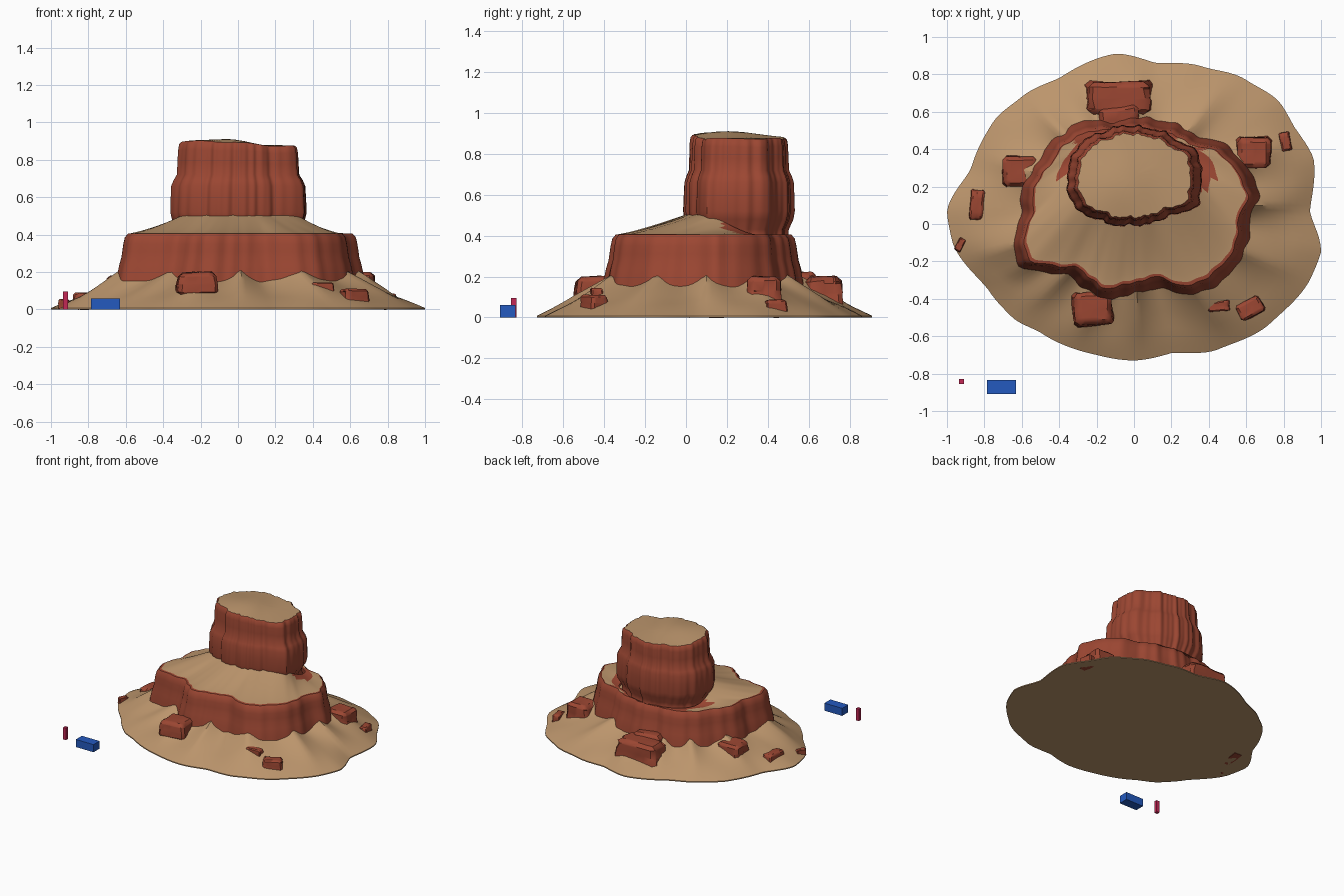
import bpy, bmesh, math, random
from mathutils import Vector

if "Cube" in bpy.data.objects:
    bpy.data.objects.remove(bpy.data.objects["Cube"])
random.seed(4)
SEG = 180
ANGLES = [2 * math.pi * i / SEG for i in range(SEG)]


def material(name, rgb):
    m = bpy.data.materials.new(name)
    m.use_nodes = True
    m.diffuse_color = (*rgb, 1)
    m.node_tree.nodes["Principled BSDF"].inputs["Base Color"].default_value = (*rgb, 1)
    return m


SAND = material("sand", (0.5, 0.3, 0.15))
ROCK = material("red rock", (0.33, 0.062, 0.032))
BLUE = material("blue", (0.017, 0.1, 0.52))
PINK = material("crimson", (0.55, 0.02, 0.09))


def finish(name, bm, mats, smooth=True):
    bmesh.ops.recalc_face_normals(bm, faces=bm.faces)
    mesh = bpy.data.meshes.new(name)
    bm.to_mesh(mesh)
    bm.free()
    obj = bpy.data.objects.new(name, mesh)
    bpy.context.collection.objects.link(obj)
    for m in mats:
        mesh.materials.append(m)
    if smooth:
        bpy.ops.object.select_all(action="DESELECT")
        obj.select_set(True)
        bpy.context.view_layer.objects.active = obj
        bpy.ops.object.shade_smooth_by_angle(angle=math.radians(40))
    return obj


def radii(points, cx, cy):
    """Distance from the centre to a star-shaped outline, for every angle."""
    polar = sorted((math.atan2(y - cy, x - cx) % (2 * math.pi), math.hypot(x - cx, y - cy))
                   for x, y in points)
    polar = [(polar[-1][0] - 2 * math.pi, polar[-1][1])] + polar
    polar.append((polar[1][0] + 2 * math.pi, polar[1][1]))
    out = []
    for a in ANGLES:
        for (a0, r0), (a1, r1) in zip(polar, polar[1:]):
            if a0 <= a <= a1:
                t = (a - a0) / (a1 - a0)
                t = 0.5 * t + 0.5 * t * t * (3 - 2 * t)
                out.append(r0 + (r1 - r0) * t)
                break
    return out


def flute(a, z):
    return (0.5 * math.sin(13 * a + 2 * z) + 0.35 * math.sin(23 * a + 1)
            + 0.3 * math.sin(37 * a - 3 * z))


def loft(name, rings, mats, rule=None, cap_start=False, cap_end=False):
    bm = bmesh.new()
    loops = [[bm.verts.new(p) for p in ring] for ring in rings]
    for k, (lo, hi) in enumerate(zip(loops, loops[1:])):
        for i in range(SEG):
            j = (i + 1) % SEG
            f = bm.faces.new((lo[i], lo[j], hi[j], hi[i]))
            if rule:
                f.material_index = rule(k, f.calc_center_median())
    if cap_start:
        bm.faces.new(loops[0])
    if cap_end:
        bm.faces.new(loops[-1])
    return finish(name, bm, mats)


def polar_point(cx, cy, a, r, z):
    return Vector((cx + r * math.cos(a), cy + r * math.sin(a), z))


# Outlines of the sand apron, the lower cliff rim and the tower rim
apron = [(-.1, .91), (.12, .86), (.37, .84), (.6, .77), (.78, .65), (.85, .53), (.96, .35),
         (.94, .07), (1, -.15), (.94, -.3), (.73, -.53), (.45, -.67), (.2, -.69), (0, -.73),
         (-.2, -.7), (-.5, -.58), (-.65, -.5), (-.78, -.35), (-.97, -.1), (-1, .07),
         (-.87, .3), (-.75, .55), (-.6, .68), (-.4, .78)]
cliff = [(-.55, -.2), (-.4, -.22), (-.3, -.22), (-.17, -.33), (0, -.31), (.1, -.27), (.3, -.32),
         (.45, -.24), (.53, -.12), (.56, .05), (.6, .15), (.55, .28), (.42, .39), (.3, .42),
         (.12, .49), (-.1, .49), (-.3, .47), (-.42, .35), (-.52, .2), (-.54, .05), (-.58, -.1)]
tower = [(-.12, .47), (.05, .48), (.2, .42), (.3, .36), (.31, .25), (.3, .13), (.15, .07),
         (0, .03), (-.15, .05), (-.28, .12), (-.31, .22), (-.27, .38)]
CX, CY, TY = 0, 0.1, 0.26
apron_r, cliff_r, tower_r = radii(apron, CX, CY), radii(cliff, CX, CY), radii(tower, CX, TY)


# Sand apron with fanned ridges
def apron_ring(s):
    ring = []
    for a, ro, ri in zip(ANGLES, apron_r, cliff_r):
        ri += 0.055
        ridge = 1 - 2 * abs(math.sin(6.5 * a + 0.6 * math.sin(3 * a)))
        z = 0.008 + 0.175 * s + 0.028 * ridge * s * min(1, 2 * s)
        ring.append(polar_point(CX, CY, a, ro + (ri - ro) * s, z))
    return ring


base = [Vector((p.x, p.y, 0)) for p in apron_ring(0)]
loft("sand_apron", [base] + [apron_ring(s / 8) for s in range(10)], [SAND], cap_start=True)

# Lower cliff band: pairs of height and outward offset
cliff_profile = [(.08, .08), (.18, .065), (.24, .052), (.28, .04), (.31, .036),
                 (.35, .03), (.385, .022), (.405, .005)]
cliff_rings = [[polar_point(CX, CY, a, r + off + 0.01 * flute(a, z), z)
                for a, r in zip(ANGLES, cliff_r)] for z, off in cliff_profile]
loft("lower_cliff", cliff_rings, [ROCK])


# Sloping shelf, highest against the front of the tower
def shelf_ring(s):
    ring = []
    for a, outer, r in zip(ANGLES, cliff_rings[-1], tower_r):
        inner = polar_point(CX, TY, a, r * 1.1, 0)
        t = min(1, max(0, (0.36 - inner.y) / 0.3))
        rise = 0.1 * t * t * (3 - 2 * t)
        p = outer.lerp(inner, s)
        p.z = 0.405 + rise * s ** 1.25 + 0.003 * math.sin(17 * a) * s * (1 - s)
        ring.append(p)
    return ring


def shelf_rule(k, c):
    wobble = 0.04 * math.sin(30 * c.x)
    return 1 if k == 0 or (c.y > 0.22 + wobble and k > 4) or c.y > 0.43 + wobble else 0


loft("shelf", [shelf_ring(s) for s in (0, .05, .15, .3, .45, .6, .75, .9, 1)],
     [SAND, ROCK], shelf_rule)


# Upper tower: pairs of height and outline scale
def crown(x, y):
    bump = math.exp(-((x + .12) ** 2 + (y - .18) ** 2) / .05)
    return 0.872 + 0.04 * bump + 0.004 * math.sin(22 * x + 9 * y)


def tower_ring(z, scale):
    ring = []
    for a, r in zip(ANGLES, tower_r):
        p = polar_point(CX, TY, a, r * scale + 0.009 * flute(a + 1, z), z)
        p.z += (crown(p.x, p.y) - 0.88) * max(0, (z - 0.7) / 0.18)
        ring.append(p)
    return ring


tower_profile = [(.34, 1.1), (.40, 1.02), (.43, 1.03), (.48, 1.13), (.52, 1.16), (.6, 1.15),
                 (.66, 1.14), (.69, 1.1), (.72, 1.04), (.78, 1.03), (.84, 1.02), (.87, 1), (.88, .96)]
tower_rings = [tower_ring(z, s) for z, s in tower_profile]
loft("upper_tower", tower_rings, [ROCK])


# Sandy tower top
def cap_ring(s):
    ring = []
    for p in tower_rings[-1]:
        x, y = p.x * s, TY + (p.y - TY) * s
        ring.append(Vector((x, y, crown(x, y))))
    return ring


loft("tower_top", [tower_rings[-1]] + [cap_ring(s) for s in (.9, .7, .5, .3, .1)],
     [SAND], cap_end=True)


# Fallen boulders: centre x, y, size x, y, bottom, top, turn
def boulder(name, x, y, sx, sy, z0, z1, turn):
    bm = bmesh.new()
    bmesh.ops.create_cube(bm, size=1)
    bmesh.ops.subdivide_edges(bm, edges=bm.edges[:], cuts=2, use_grid_fill=True)
    for v in bm.verts:
        v.co *= 1 + random.uniform(-.1, .08)
        taper = 1 - 0.14 * (v.co.z + 0.5)
        px, py = v.co.x * sx * taper, v.co.y * sy * taper
        v.co = (x + px * math.cos(turn) - py * math.sin(turn),
                y + px * math.sin(turn) + py * math.cos(turn),
                z0 + (v.co.z + 0.5) * (z1 - z0))
    bmesh.ops.bevel(bm, geom=bm.edges[:], offset=0.12 * min(sx, sy), segments=1,
                    affect="EDGES", clamp_overlap=True)
    finish(name, bm, [ROCK])


boulders = [(-.22, -.45, .23, .2, .07, .2, .1), (.45, -.44, .13, .06, .08, .145, .1),
            (.62, -.45, .15, .1, .03, .11, .5), (.64, .38, .2, .18, .06, .2, 0),
            (-.61, .28, .2, .18, .06, .18, 0), (-.84, .1, .08, .18, 0, .09, -.1),
            (-.93, -.11, .04, .08, 0, .055, -.5), (.81, .44, .06, .11, 0, .085, .2),
            (-.08, .67, .37, .2, .03, .2, 0), (-.08, .56, .24, .16, .05, .22, .1)]
for n, b in enumerate(boulders):
    boulder(f"boulder_{n + 1}", *b)


# Scale markers beside the butte
def block(name, lo, hi, mat):
    bm = bmesh.new()
    bmesh.ops.create_cube(bm, size=1)
    for v in bm.verts:
        v.co = [h if c > 0 else l for c, l, h in zip(v.co, lo, hi)]
    finish(name, bm, [mat], smooth=False)


block("blue_block", (-.785, -.91, 0), (-.63, -.835, .06), BLUE)
block("crimson_post", (-.935, -.855, 0), (-.91, -.83, .095), PINK)
